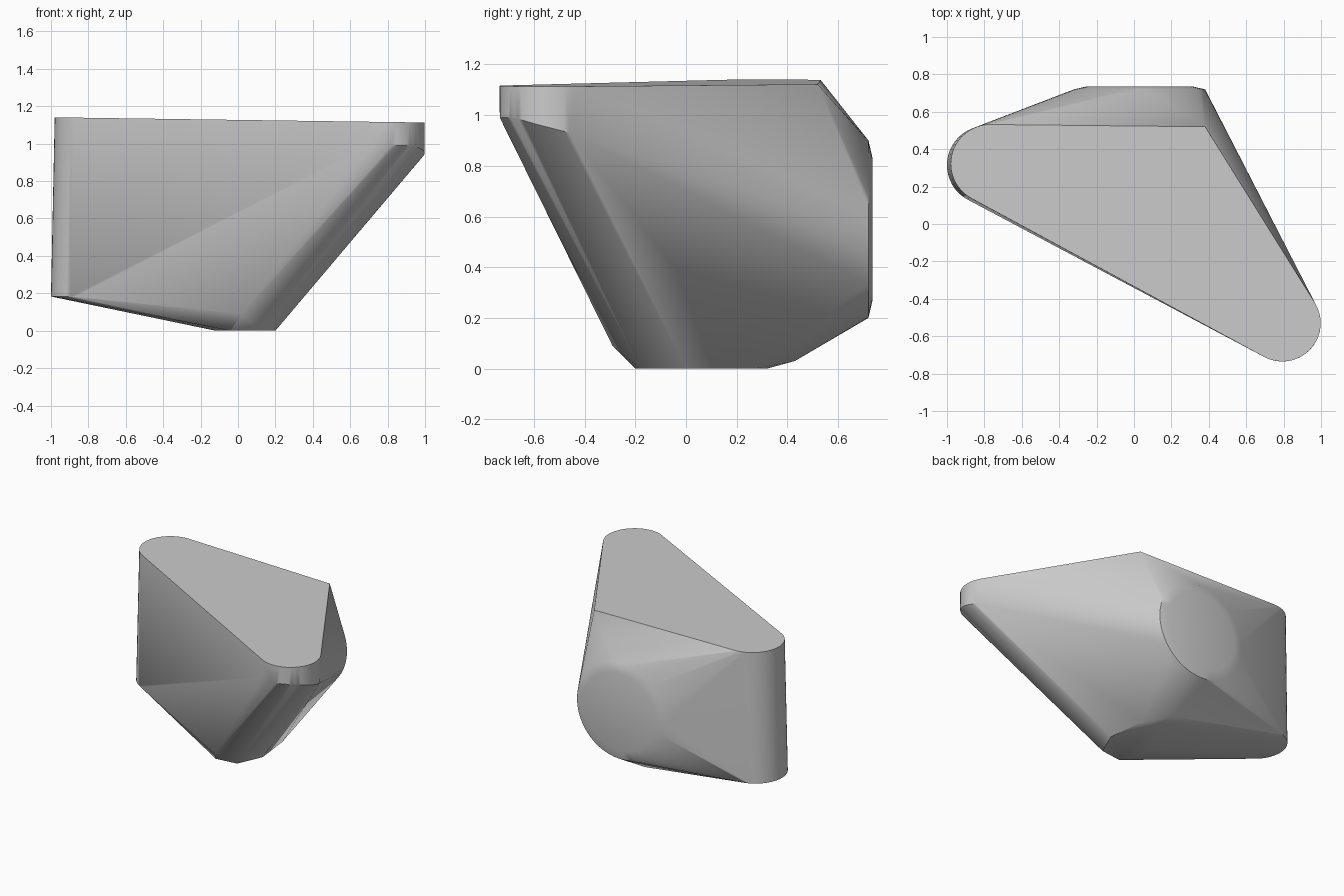
import bpy, bmesh
from math import sin, cos, radians, tau

cube = bpy.data.objects.get("Cube")
if cube:
    bpy.data.objects.remove(cube)

mat = bpy.data.materials.new("plain_grey")
mat.use_nodes = True
grey = (0.6, 0.6, 0.6, 1)
mat.diffuse_color = grey
mat.node_tree.nodes["Principled BSDF"].inputs["Base Color"].default_value = grey


def top_z(x):
    """Gently sloping lid plane."""
    return 1.127 - 0.014 * x


def ring(cx, cy, r, height, n=48):
    """Horizontal circle whose height follows a function of x."""
    pts = []
    for i in range(n):
        a = tau * i / n
        x = cx + r * cos(a)
        pts.append((x, cy + r * sin(a), height(x)))
    return pts


# Tall rounded end
points = ring(-0.77, 0.322, 0.21, top_z)
points += ring(-0.79, 0.315, 0.21, lambda x: top_z(x) - 0.958)

# Short rounded end, its lower rim dropping towards the outer side
points += ring(0.793, -0.53, 0.205, top_z)
for deg in range(-118, 24, 6):
    t = min(max((deg + 45) / 65, 0), 1)
    a = radians(deg)
    points.append((0.793 + 0.205 * cos(a), -0.53 + 0.205 * sin(a), 0.99 - 0.06 * t))

# Chamfered disc on the back
for y, r in ((0.735, 0.285), (0.72, 0.35)):
    for i in range(48):
        a = tau * i / 48
        points.append((0.03 + r * cos(a), y, 0.55 + r * sin(a)))

# Sharp upper corner and small flat foot
points.append((0.38, 0.52, top_z(0.38)))
points += [(-0.04, -0.2, 0), (0.12, -0.18, 0), (0.2, 0, 0), (0.17, 0.27, 0),
           (0.06, 0.32, 0), (-0.12, 0.05, 0), (0.02, -0.29, 0.09), (0.03, 0.43, 0.03)]

# Wrap everything in one convex skin
bm = bmesh.new()
for p in points:
    bm.verts.new(p)
hull = bmesh.ops.convex_hull(bm, input=bm.verts[:])
loose = {v for v in hull["geom_interior"] + hull["geom_unused"]
         if isinstance(v, bmesh.types.BMVert)}
bmesh.ops.delete(bm, geom=list(loose), context='VERTS')
bmesh.ops.dissolve_limit(bm, angle_limit=radians(0.5), verts=bm.verts[:], edges=bm.edges[:])
bmesh.ops.recalc_face_normals(bm, faces=bm.faces[:])
mesh = bpy.data.meshes.new("faceted_body")
bm.to_mesh(mesh)
bm.free()
body = bpy.data.objects.new("faceted_body", mesh)
bpy.context.collection.objects.link(body)
mesh.materials.append(mat)

bpy.ops.object.select_all(action='DESELECT')
body.select_set(True)
bpy.context.view_layer.objects.active = body
bpy.ops.object.shade_smooth_by_angle(angle=radians(30))
